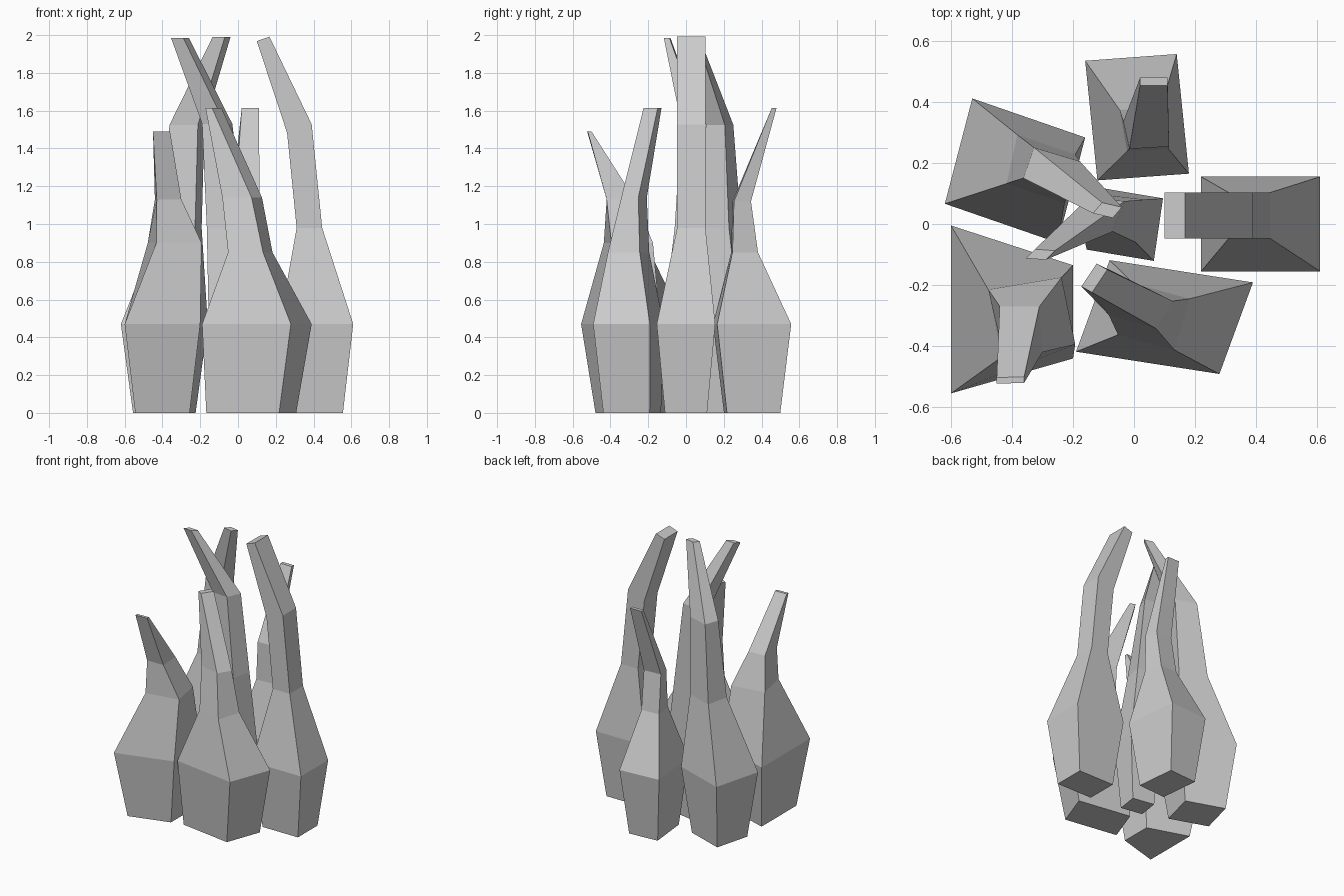
import bpy, bmesh
from mathutils import Vector


def ring(bm, z, cx, cy, ux, uy, vx, vy, taper=0.0, tilt=0.0):
    """Four-sided cross-section spanned by edge vectors u and v."""
    c, u, v = Vector((cx, cy)), Vector((ux, uy)), Vector((vx, vy))
    verts = []
    for s, r in ((-1, -1), (1, -1), (1, 1), (-1, 1)):
        p = c + u * s / 2 + v * r / 2 * (1 + s * taper)
        verts.append(bm.verts.new((p.x, p.y, z + tilt * (p.x - cx))))
    return verts


def tongue(name, sections, base=0.72, shift=(0, 0), taper=0.0, tilt=0.0):
    """Loft from a shrunken foot through the belly, shoulder and bend to the tip."""
    bm = bmesh.new()
    z, cx, cy, *span = sections[0]
    loops = [ring(bm, 0, cx + shift[0], cy + shift[1], *(a * base for a in span), taper),
             ring(bm, *sections[0], taper)]
    loops.append(ring(bm, *sections[1]))
    loops += [ring(bm, *s, tilt=tilt) for s in sections[2:]]
    for low, high in zip(loops, loops[1:]):
        for i in range(4):
            j = (i + 1) % 4
            bm.faces.new((low[i], low[j], high[j], high[i]))
    bm.faces.new(loops[0][::-1])
    bm.faces.new(loops[-1])
    bmesh.ops.recalc_face_normals(bm, faces=bm.faces)
    mesh = bpy.data.meshes.new(name)
    bm.to_mesh(mesh)
    bm.free()
    bpy.context.collection.objects.link(bpy.data.objects.new(name, mesh))


# Each section: height, centre x y, width edge x y, depth edge x y
# Tall tongues
tongue("flame_right", [
    (0.47, 0.415, 0.0, 0.39, 0, 0, 0.31),
    (0.98, 0.378, 0.028, 0.135, 0, 0, 0.15),
    (1.505, 0.325, 0.028, 0.13, 0, 0, 0.15),
    (1.98, 0.133, 0.028, 0.067, 0, 0, 0.15)], tilt=0.35)
tongue("flame_centre", [
    (0.47, -0.03, 0.0, 0.22, -0.037, 0.03, 0.205),
    (0.98, -0.065, 0.02, 0.17, -0.02, 0.03, 0.14),
    (1.53, -0.11, 0.03, 0.12, -0.01, 0.04, 0.10),
    (1.985, -0.307, -0.1, 0.065, -0.005, 0.03, 0.03)])
tongue("flame_back_left", [
    (0.47, -0.39, 0.175, 0.37, -0.128, 0.09, 0.345),
    (0.98, -0.305, 0.18, 0.19, -0.065, 0.035, 0.16),
    (1.525, -0.27, 0.178, 0.15, -0.045, 0.035, 0.1),
    (1.99, -0.087, 0.045, 0.065, -0.015, 0.03, 0.035)])

# Shorter tongues
tongue("flame_front_right", [
    (0.47, 0.10, -0.305, 0.47, -0.073, 0.11, 0.30),
    (0.85, 0.065, -0.304, 0.185, -0.05, 0.05, 0.168),
    (1.14, 0.022, -0.275, 0.155, -0.045, 0.055, 0.09),
    (1.615, -0.13, -0.177, 0.035, -0.02, 0.05, 0.075)], base=0.82, shift=(-0.03, 0.02))
tongue("flame_back", [
    (0.47, 0.01, 0.35, 0.30, 0.022, -0.04, 0.392),
    (0.85, 0.033, 0.31, 0.135, 0.007, -0.025, 0.135),
    (1.12, 0.04, 0.295, 0.13, 0.008, -0.02, 0.09),
    (1.615, 0.065, 0.467, 0.09, 0, 0, 0.025)])
tongue("flame_front_left", [
    (0.47, -0.40, -0.284, 0.40, -0.008, 0, 0.428),
    (0.90, -0.335, -0.305, 0.24, 0.04, -0.045, 0.22),
    (1.13, -0.37, -0.345, 0.13, 0, -0.01, 0.15),
    (1.49, -0.405, -0.512, 0.09, 0.003, 0, 0.02)], taper=-0.286)
